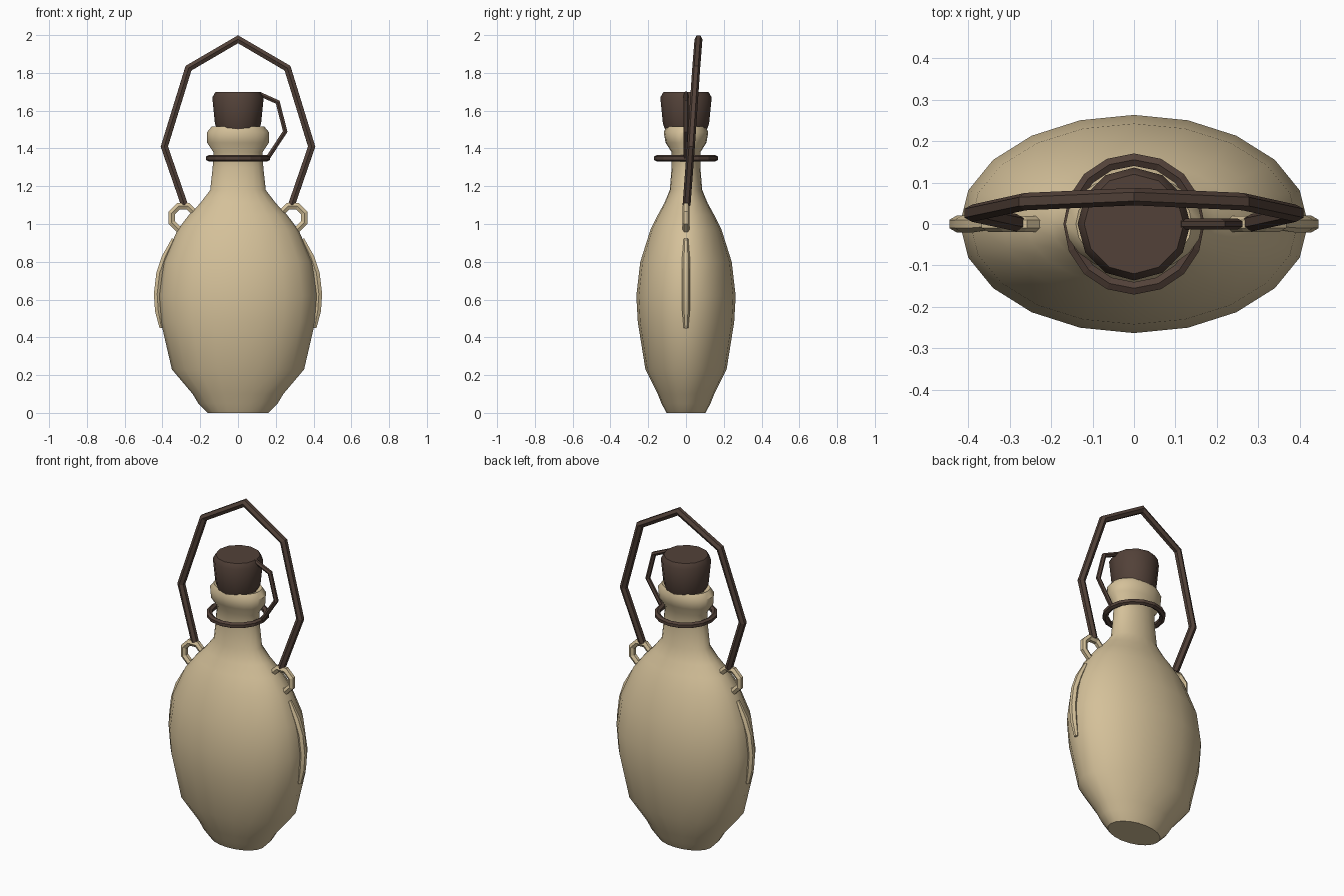
import bpy
import math
from mathutils import Vector

if "Cube" in bpy.data.objects:
    bpy.data.objects.remove(bpy.data.objects["Cube"])


def material(name, rgb):
    m = bpy.data.materials.new(name)
    m.diffuse_color = (*rgb, 1)
    m.use_nodes = True
    m.node_tree.nodes["Principled BSDF"].inputs["Base Color"].default_value = m.diffuse_color
    return m


CREAM = material("cream clay", (0.66, 0.53, 0.32))
BROWN = material("dark brown leather", (0.085, 0.053, 0.04))


def skin(name, rings, mat, closed=False, smooth=None):
    """Join equal-length rings of points into a surface, capped unless closed."""
    n, count = len(rings[0]), len(rings)
    verts = [tuple(p) for ring in rings for p in ring]
    faces = []
    for i in range(count if closed else count - 1):
        a, b = i * n, (i + 1) % count * n
        for j in range(n):
            k = (j + 1) % n
            faces.append((a + j, a + k, b + k, b + j))
    if not closed:
        faces.append(tuple(reversed(range(n))))
        faces.append(tuple(range((count - 1) * n, count * n)))
    mesh = bpy.data.meshes.new(name)
    mesh.from_pydata(verts, [], faces)
    mesh.materials.append(mat)
    obj = bpy.data.objects.new(name, mesh)
    bpy.context.collection.objects.link(obj)
    # consistent outward normals
    bpy.ops.object.select_all(action='DESELECT')
    bpy.context.view_layer.objects.active = obj
    obj.select_set(True)
    bpy.ops.object.mode_set(mode='EDIT')
    bpy.ops.mesh.select_all(action='SELECT')
    bpy.ops.mesh.normals_make_consistent(inside=False)
    bpy.ops.object.mode_set(mode='OBJECT')
    if smooth:
        bpy.ops.object.shade_smooth_by_angle(angle=math.radians(smooth))
    return obj


def lathe(name, profile, sides, mat, smooth):
    """Elliptical rings from (z, x radius, y radius)."""
    rings = [[(rx * math.cos(t), ry * math.sin(t), z)
              for t in (2 * math.pi * j / sides for j in range(sides))]
             for z, rx, ry in profile]
    return skin(name, rings, mat, smooth=smooth)


def tube(name, path, radius, mat, sides=6, closed=False, up=(0, 1, 0), ends=1.0, smooth=None):
    """Mitred tube along a path lying roughly across the 'up' axis."""
    pts, n = [Vector(p) for p in path], len(path)
    rings = []
    for i, p in enumerate(pts):
        before = pts[(i - 1) % n] if closed or i else p
        after = pts[(i + 1) % n] if closed or i < n - 1 else p
        d1, d2 = (p - before).normalized(), (after - p).normalized()
        tangent = (d1 + d2).normalized()
        miter = 1 / max(tangent.dot(d2 if d2.length else d1), 0.5)
        side = tangent.cross(Vector(up)).normalized()
        over = side.cross(tangent).normalized()
        r = radius * (ends if not closed and i in (0, n - 1) else 1)
        rings.append([p + side * (r * miter * math.cos(t)) + over * (r * math.sin(t))
                      for t in (2 * math.pi * (j + 0.5) / sides for j in range(sides))])
    return skin(name, rings, mat, closed, smooth)


# Flattened bottle with neck, lip and a shallow mouth
lathe("bottle", [
    (0.0, 0.162, 0.103), (0.05, 0.21, 0.13), (0.1, 0.24, 0.15),
    (0.23, 0.35, 0.215), (0.48, 0.408, 0.255), (0.62, 0.42, 0.263),
    (0.8, 0.395, 0.242), (0.97, 0.32, 0.188), (1.05, 0.258, 0.148),
    (1.11, 0.2, 0.115), (1.18, 0.147, 0.086), (1.3, 0.134, 0.076),
    (1.38, 0.13, 0.076), (1.43, 0.163, 0.108), (1.485, 0.165, 0.118),
    (1.515, 0.14, 0.105), (1.5, 0.1, 0.08)], 20, CREAM, 40)

# Stopper
lathe("stopper", [(1.485, 0.105, 0.105), (1.53, 0.122, 0.122), (1.67, 0.136, 0.136),
                  (1.698, 0.12, 0.12)], 12, BROWN, 35)

# Cord ring around the neck, and the tether joining it to the stopper
ring = [(0.155 * math.sin(a), 0.155 * math.cos(a), 1.348)
        for a in (math.tau * i / 16 for i in range(16))]
tube("neck_ring", ring, 0.017, BROWN, closed=True, up=(0, 0, 1))
tube("stopper_tether", [(0.11, 0, 1.69), (0.21, 0, 1.645), (0.25, 0, 1.49),
                        (0.155, 0, 1.345)], 0.013, BROWN)

# Carrying handle, leaning slightly back
half = [(0.283, 0.003, 1.1), (0.39, 0.026, 1.41), (0.262, 0.054, 1.825)]
path = half + [(0, 0.066, 1.978)] + [(-x, y, z) for x, y, z in reversed(half)]
tube("carrying_handle", path, 0.021, BROWN)

# Shoulder loops and side ridges on both sides
for s, label in ((-1, "left"), (1, "right")):
    loop = [(s * 0.29 + 0.066 * math.cos(a), 0, 1.033 + 0.066 * math.sin(a))
            for a in (math.tau * (i + 0.5) / 8 for i in range(8))]
    tube(label + "_shoulder_loop", loop, 0.019, CREAM, closed=True)
    tube(label + "_side_ridge", [(s * x, 0, z) for x, z in (
        (0.34, 0.92), (0.386, 0.825), (0.415, 0.74), (0.428, 0.63),
        (0.422, 0.54), (0.405, 0.45))], 0.02, CREAM, ends=0.6, smooth=40)
